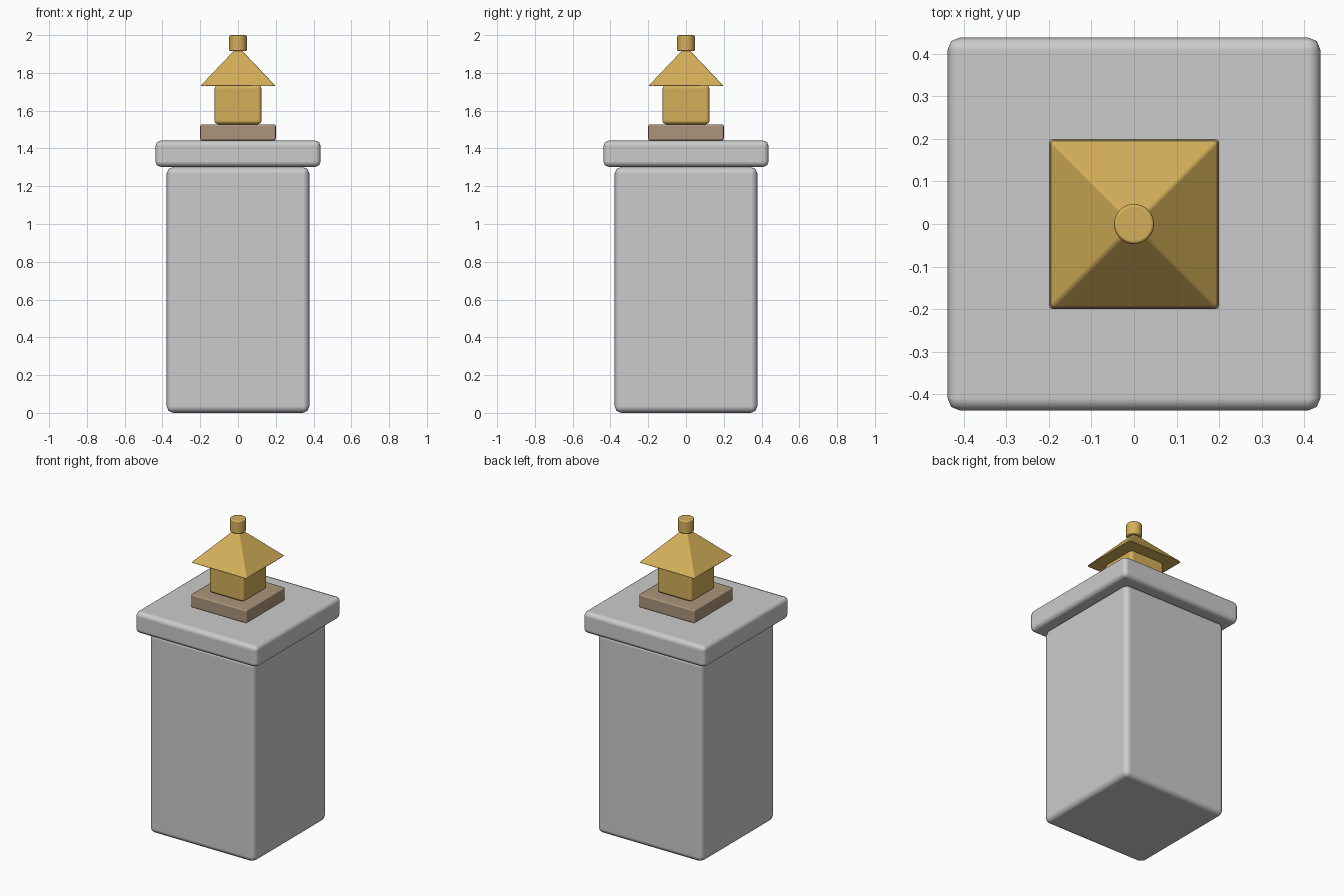
import bpy
import math

if "Cube" in bpy.data.objects:
    bpy.data.objects.remove(bpy.data.objects["Cube"])


def material(name, rgb):
    m = bpy.data.materials.new(name)
    m.diffuse_color = (*rgb, 1.0)
    m.use_nodes = True
    m.node_tree.nodes["Principled BSDF"].inputs["Base Color"].default_value = m.diffuse_color
    return m


STONE = material("grey stone", (0.60, 0.60, 0.60))
GOLD = material("warm gold", (0.66, 0.43, 0.10))
BROWN = material("dull brown", (0.41, 0.30, 0.20))


def finish(name, mat, bevel):
    """Name and colour the active object, round its edges and smooth it."""
    ob = bpy.context.object
    ob.name = name
    ob.data.materials.append(mat)
    bpy.ops.object.transform_apply(location=False, rotation=True, scale=True)
    mod = ob.modifiers.new("rounded edges", 'BEVEL')
    mod.width = bevel
    mod.segments = 2
    mod.limit_method = 'ANGLE'
    mod.angle_limit = math.radians(30)
    mod.harden_normals = True
    bpy.ops.object.shade_smooth()


def block(name, mat, half, z0, z1, bevel):
    bpy.ops.mesh.primitive_cube_add(size=1, location=(0, 0, (z0 + z1) / 2))
    bpy.context.object.scale = (half * 2, half * 2, z1 - z0)
    finish(name, mat, bevel)


# Stone post and overhanging cap
block("post", STONE, 0.378, 0.0, 1.302, 0.035)
block("cap", STONE, 0.438, 1.302, 1.442, 0.03)

# Lantern plinth and body
block("lantern_plinth", BROWN, 0.20, 1.442, 1.528, 0.01)
block("lantern_body", GOLD, 0.125, 1.528, 1.735, 0.02)

# Four-sided pyramid roof
bpy.ops.mesh.primitive_cone_add(vertices=4, radius1=0.2 * math.sqrt(2), radius2=0,
                                depth=0.21, location=(0, 0, 1.73 + 0.105),
                                rotation=(0, 0, math.pi / 4))
finish("lantern_roof", GOLD, 0.008)

# Round finial
bpy.ops.mesh.primitive_cylinder_add(vertices=32, radius=0.047, depth=0.085,
                                    location=(0, 0, 1.9575))
finish("finial", GOLD, 0.008)
